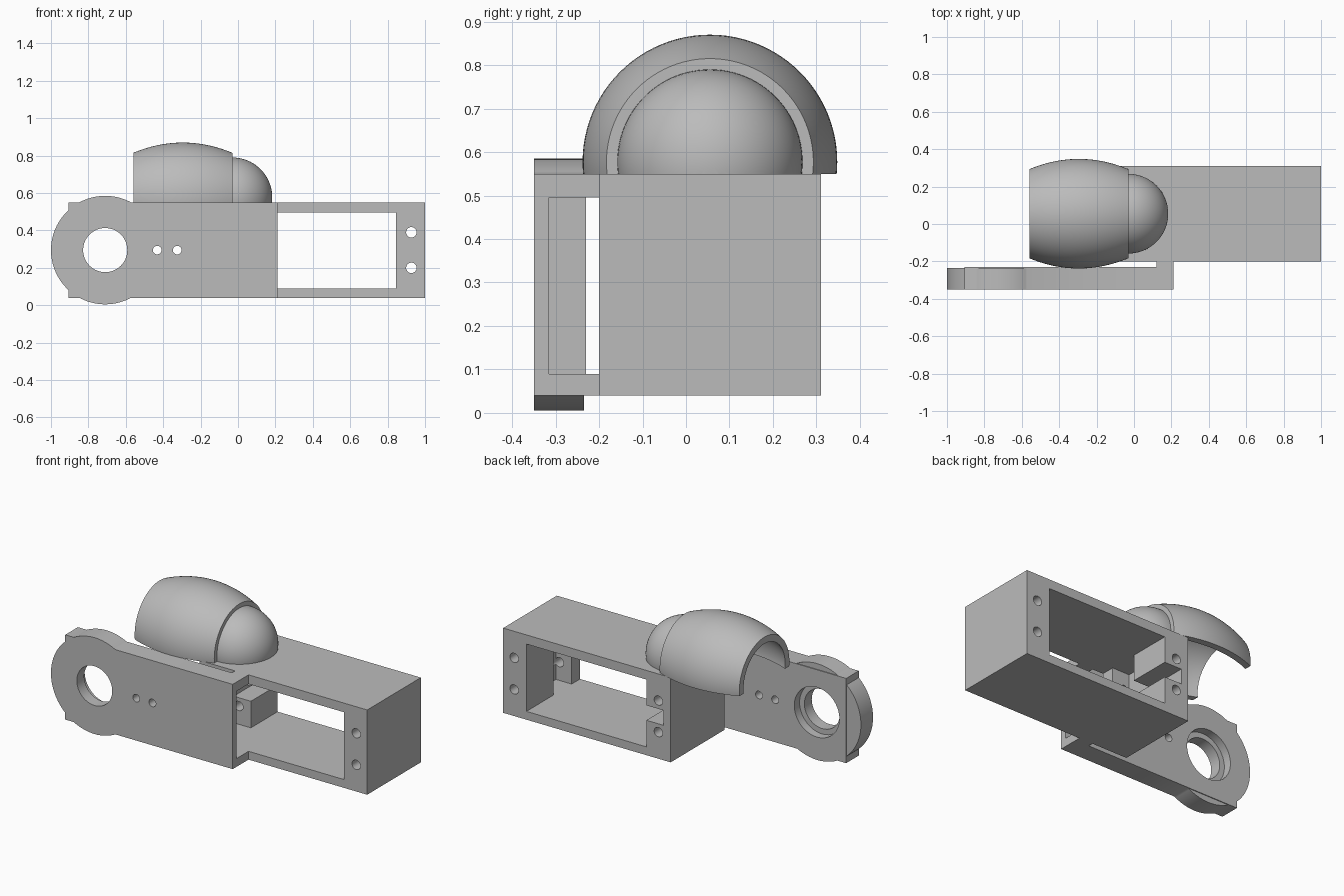
import bpy, bmesh, math
from mathutils import Matrix, Vector

default = bpy.data.objects.get("Cube")
if default:
    bpy.data.objects.remove(default, do_unlink=True)

grey = bpy.data.materials.new("plain grey")
grey.use_nodes = True
colour = (0.5, 0.5, 0.5, 1)
grey.diffuse_color = colour
grey.node_tree.nodes["Principled BSDF"].inputs["Base Color"].default_value = colour


def finish(name, bm):
    bmesh.ops.recalc_face_normals(bm, faces=bm.faces)
    mesh = bpy.data.meshes.new(name)
    bm.to_mesh(mesh)
    bm.free()
    mesh.materials.append(grey)
    ob = bpy.data.objects.new(name, mesh)
    bpy.context.collection.objects.link(ob)
    return ob


def block(name, x, y, z):
    bm = bmesh.new()
    bmesh.ops.create_cube(bm, size=1)
    for v in bm.verts:
        v.co = [(a + b) / 2 + c * (b - a) for (a, b), c in zip((x, y, z), v.co)]
    return finish(name, bm)


def rod(name, x, z, radius, y, sides=64):
    """Cylinder running along y."""
    bm = bmesh.new()
    place = Matrix.Translation((x, sum(y) / 2, z)) @ Matrix.Rotation(math.pi / 2, 4, 'X')
    bmesh.ops.create_cone(bm, cap_ends=True, segments=sides, radius1=radius,
                          radius2=radius, depth=y[1] - y[0], matrix=place)
    return finish(name, bm)


def combine(ob, tool, operation='DIFFERENCE'):
    tool.hide_render = True
    mod = ob.modifiers.new("cut", 'BOOLEAN')
    mod.operation, mod.solver, mod.object = operation, 'EXACT', tool
    bpy.context.view_layer.objects.active = ob
    bpy.ops.object.modifier_apply(modifier=mod.name)
    bpy.data.objects.remove(tool, do_unlink=True)


def smooth(ob, degrees):
    bpy.ops.object.select_all(action='DESELECT')
    ob.select_set(True)
    bpy.context.view_layer.objects.active = ob
    bpy.ops.object.shade_smooth_by_angle(angle=math.radians(degrees))


LOW, HIGH = 0.04, 0.55
WINDOW = (0.09, 0.495)
MID = 0.295

# Motor housing: window right through, inner pocket, wire notch and screw holes
housing = block("motor_housing", (-0.115, 1), (-0.2, 0.31), (LOW, HIGH))
combine(housing, block("window", (0.047, 0.845), (-0.3, 0.4), WINDOW))
combine(housing, block("pocket", (-0.067, 0.95), (-0.12, 0.055), WINDOW))
combine(housing, block("wire_notch", (-0.067, 0.1), (0, 0.4), (0.25, 0.34)))
for x in (-0.033, 0.927):
    for z in (0.2, 0.39):
        combine(housing, rod("screw_hole", x, z, 0.028, (-0.3, 0.4), 32))

# Side arm: plate with a round joint and a stepped foot that meets the housing
arm = block("side_arm", (-0.905, 0.21), (-0.35, -0.23), (LOW, HIGH))
combine(arm, rod("joint_disc", -0.71, MID, 0.29, (-0.35, -0.235), 96), 'UNION')
combine(arm, block("foot", (0.12, 0.21), (-0.35, -0.2), (LOW, HIGH)), 'UNION')
combine(arm, block("foot_gap", (0.12, 0.3), (-0.315, -0.1), WINDOW))
combine(arm, rod("joint_hole", -0.71, MID, 0.118, (-0.5, 0)))
combine(arm, rod("joint_recess", -0.71, MID, 0.15, (-0.28, 0)))
for x in (-0.432, -0.325):
    combine(arm, rod("pin_hole", x, MID, 0.023, (-0.5, 0), 32))

# Hollow barrel shell with a domed nose, revolved about x and cut flat below
STEPS = 20


def barrel(inset, end):
    xs = [-0.56 + (end + 0.56) * i / STEPS for i in range(STEPS + 1)]
    return [(x, 0.293 - inset - 0.055 * ((x + 0.295) / 0.265) ** 2) for x in xs]


def dome(radius):
    angles = [math.pi / 2 * (1 - i / STEPS) for i in range(STEPS + 1)]
    return [(-0.03 + radius * math.cos(a), radius * math.sin(a)) for a in angles]


outline = barrel(0, -0.03) + dome(0.213) + dome(0.175)[::-1] + barrel(0.04, -0.07)[::-1]
bm = bmesh.new()
ring = [bm.verts.new((x, 0, max(r, 0))) for x, r in outline]
edges = [bm.edges.new((a, b)) for a, b in zip(ring, ring[1:] + ring[:1])]
bmesh.ops.spin(bm, geom=ring + edges, cent=(0, 0, 0), axis=(1, 0, 0),
               angle=math.tau, steps=96, use_merge=False)
bmesh.ops.remove_doubles(bm, verts=bm.verts, dist=0.0002)
bmesh.ops.translate(bm, verts=bm.verts, vec=Vector((0, 0.055, 0.577)))
shell = finish("domed_shell", bm)
combine(shell, block("shell_trim", (-1, 1), (-1, 1), (-1, HIGH)))

for ob in (housing, arm, shell):
    smooth(ob, 30)
